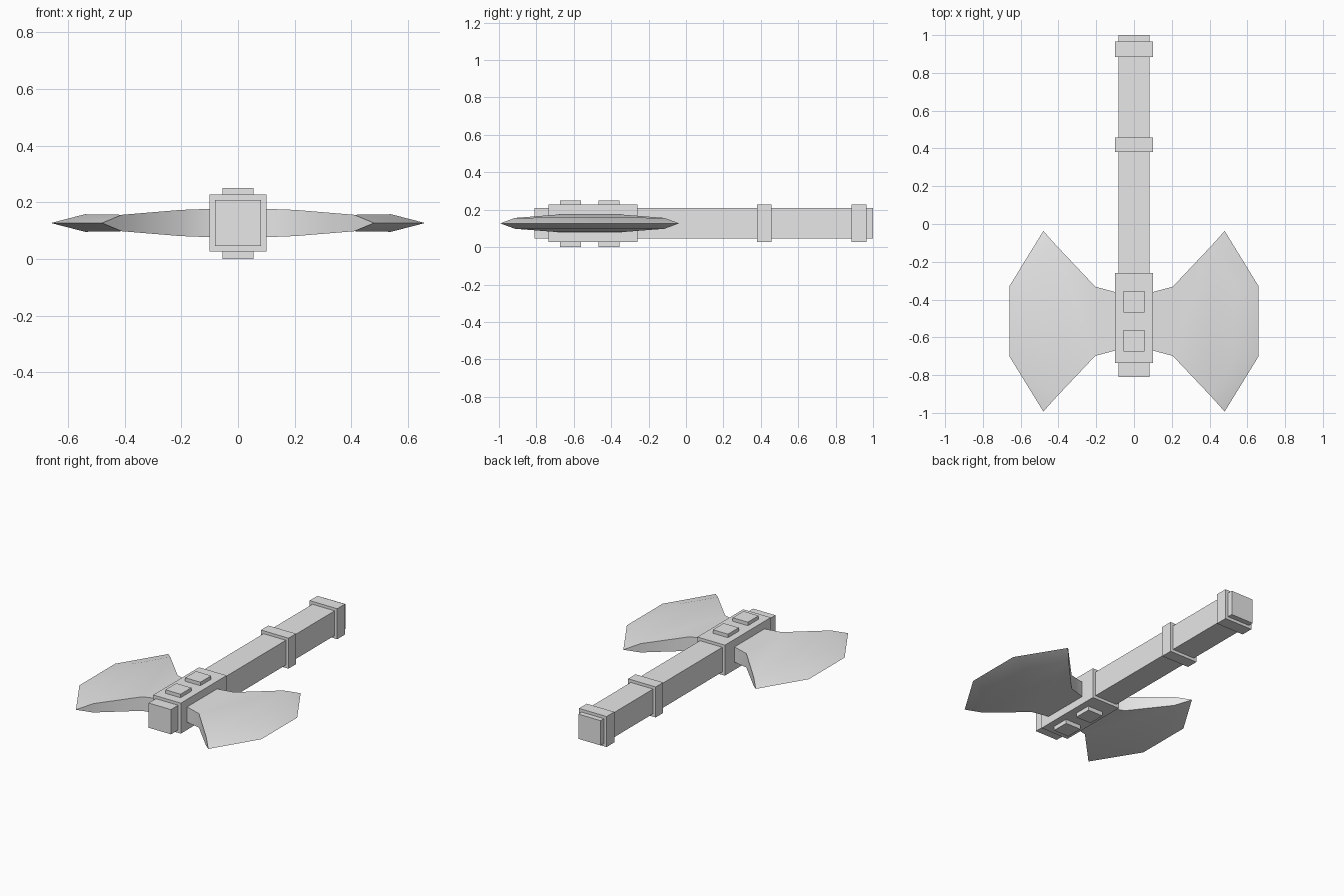
import bpy, bmesh

cube = bpy.data.objects.get("Cube")
if cube:
    bpy.data.objects.remove(cube, do_unlink=True)

GREY = (0.8, 0.8, 0.8, 1.0)
mat = bpy.data.materials.new("plain grey")
mat.use_nodes = True
mat.diffuse_color = GREY
mat.node_tree.nodes["Principled BSDF"].inputs["Base Color"].default_value = GREY

MID_Z = 0.127     # centre plane of the axe
MID_Y = -0.515    # centre line of the head


def finish(name, bm):
    bmesh.ops.recalc_face_normals(bm, faces=bm.faces)
    mesh = bpy.data.meshes.new(name)
    bm.to_mesh(mesh)
    bm.free()
    mesh.materials.append(mat)
    obj = bpy.data.objects.new(name, mesh)
    bpy.context.collection.objects.link(obj)
    return obj


def box(name, half_x, y0, y1, z0, z1):
    bm = bmesh.new()
    bmesh.ops.create_cube(bm, size=1)
    for v in bm.verts:
        v.co.x *= 2 * half_x
        v.co.y = y0 + (v.co.y + 0.5) * (y1 - y0)
        v.co.z = z0 + (v.co.z + 0.5) * (z1 - z0)
    return finish(name, bm)


def square_bar(name, half, y0, y1):
    return box(name, half, y0, y1, MID_Z - half, MID_Z + half)


# Shaft, grip bands and head block
square_bar("handle", 0.081, -0.81, 1.0)
square_bar("middle_band", 0.1, 0.38, 0.457)
square_bar("end_band", 0.1, 0.885, 0.965)
square_bar("head_block", 0.1, -0.735, -0.26)

# Raised studs on both faces of the head block
for label, y in (("front", -0.618), ("rear", -0.412)):
    box(label + "_top_stud", 0.055, y - 0.056, y + 0.056, MID_Z + 0.09, 0.25)
    box(label + "_bottom_stud", 0.055, y - 0.056, y + 0.056, 0, MID_Z - 0.09)


def blade(name, side):
    bm = bmesh.new()

    def point(x, dy, dz):
        return bm.verts.new((side * x, MID_Y + dy, MID_Z + dz))

    # Flat body stations: distance out, half width, half thickness
    stations = [(0.085, 0.15, 0.051), (0.1, 0.155, 0.05), (0.205, 0.183, 0.046),
                (0.41, 0.4, 0.029), (0.54, 0.185, 0.031)]
    rows = {(s, z): [point(x, s * w, z * t) for x, w, t in stations]
            for s in (-1, 1) for z in (-1, 1)}
    # Sharp cutting rim
    tip = {s: point(0.48, s * 0.478, 0) for s in (-1, 1)}
    edge = {s: point(0.66, s * 0.185, 0) for s in (-1, 1)}

    for z in (-1, 1):
        a, b = rows[-1, z], rows[1, z]
        for i in range(len(stations) - 1):
            bm.faces.new((a[i], a[i + 1], b[i + 1], b[i]))
        bm.faces.new((a[4], edge[-1], edge[1], b[4]))
        for s in (-1, 1):
            r = rows[s, z]
            bm.faces.new((r[3], tip[s], edge[s], r[4]))
    for s in (-1, 1):
        a, b = rows[s, -1], rows[s, 1]
        for i in range(3):
            bm.faces.new((a[i], a[i + 1], b[i + 1], b[i]))
        bm.faces.new((a[3], tip[s], b[3]))
    bm.faces.new((rows[-1, -1][0], rows[1, -1][0], rows[1, 1][0], rows[-1, 1][0]))

    obj = finish(name, bm)
    bpy.ops.object.select_all(action='DESELECT')
    obj.select_set(True)
    bpy.context.view_layer.objects.active = obj
    bpy.ops.object.shade_smooth_by_angle(angle=0.7)
    return obj


# Mirrored pair of axe blades
blade("left_blade", 1)
blade("right_blade", -1)
